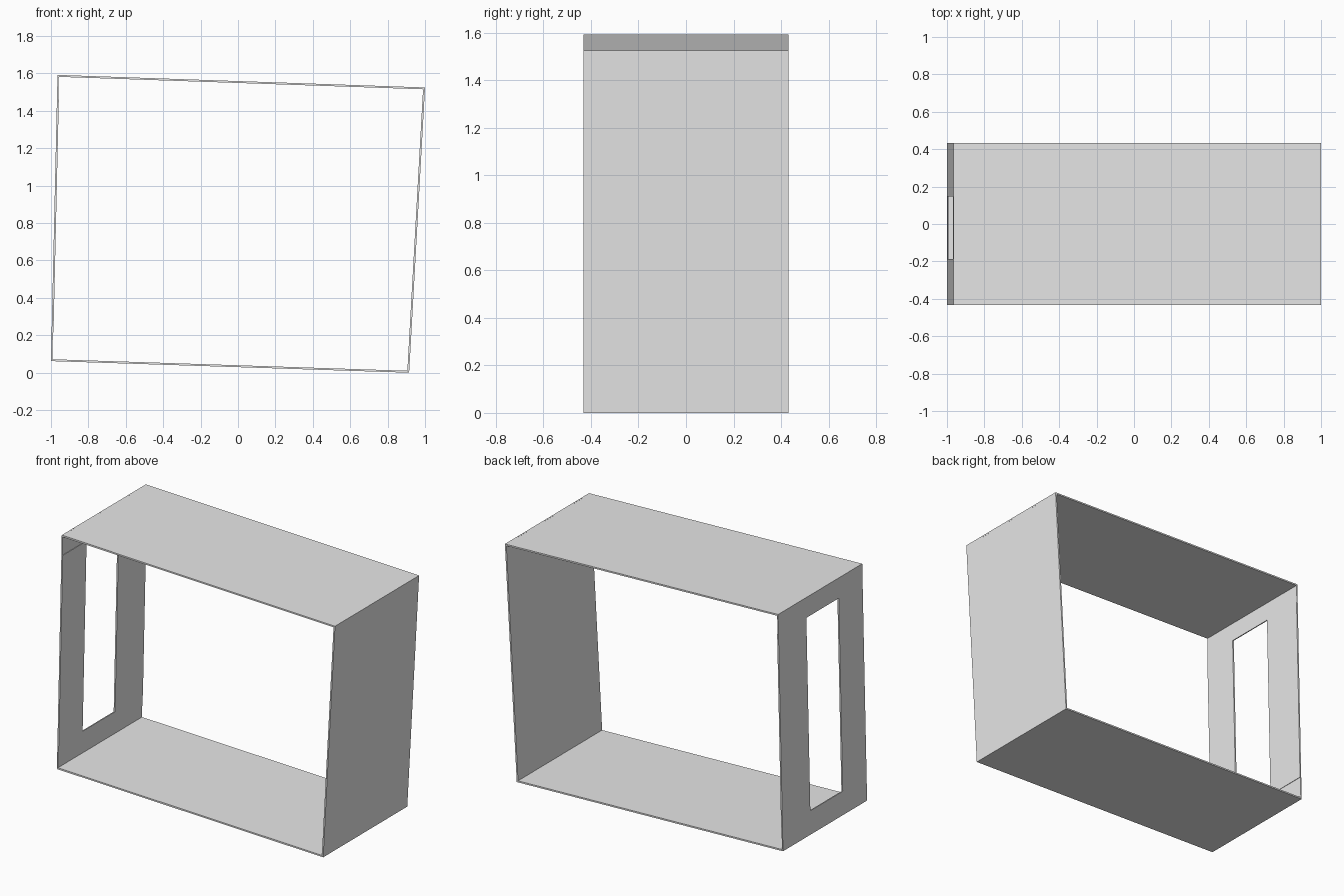
import bpy
import bmesh
from mathutils import Vector

cube = bpy.data.objects.get("Cube")
if cube:
    bpy.data.objects.remove(cube, do_unlink=True)

grey = bpy.data.materials.new("plain grey")
grey.use_nodes = True
colour = (0.8, 0.8, 0.8, 1)
grey.diffuse_color = colour
grey.node_tree.nodes["Principled BSDF"].inputs["Base Color"].default_value = colour

HALF = 0.432   # half depth
THICK = 0.01

# Outer corners of the skewed frame, seen from the front
top_l, top_r = Vector((-0.965, 1.592)), Vector((1.0, 1.525))
low_l, low_r = Vector((-1.0, 0.062)), Vector((0.915, 0.0))


def panel(name, start, end, y0=-HALF, y1=HALF, t0=0.0, t1=1.0, thick=THICK):
    """Thin board from start to end; its thickness lies on the left of that direction."""
    along = end - start
    inward = Vector((-along.y, along.x)).normalized() * thick
    a, b = start + along * t0, start + along * t1
    bm = bmesh.new()
    ring = [bm.verts.new((p.x, y0, p.y)) for p in (a, b, b + inward, a + inward)]
    face = bm.faces.new(ring)
    out = bmesh.ops.extrude_face_region(bm, geom=[face])
    moved = [v for v in out["geom"] if isinstance(v, bmesh.types.BMVert)]
    bmesh.ops.translate(bm, verts=moved, vec=(0, y1 - y0, 0))
    bmesh.ops.recalc_face_normals(bm, faces=bm.faces)
    mesh = bpy.data.meshes.new(name)
    bm.to_mesh(mesh)
    bm.free()
    mesh.materials.append(grey)
    obj = bpy.data.objects.new(name, mesh)
    bpy.context.collection.objects.link(obj)


# Solid boards, listed anticlockwise so thickness goes inward
panel("floor_board", low_l, low_r)
panel("solid_end_wall", low_r, top_r)
panel("roof_board", top_r, top_l)

# Open end wall: two rails and two posts around the tall window
SILL, HEAD = 0.9, 0.085
WIN_FRONT, WIN_BACK = -0.187, 0.146
panel("window_top_rail", top_l, low_l, t1=HEAD, thick=0.007)
panel("window_bottom_rail", top_l, low_l, t0=SILL, thick=0.007)
panel("window_front_post", top_l, low_l, y1=WIN_FRONT, t0=HEAD, t1=SILL)
panel("window_back_post", top_l, low_l, y0=WIN_BACK, t0=HEAD, t1=SILL)
